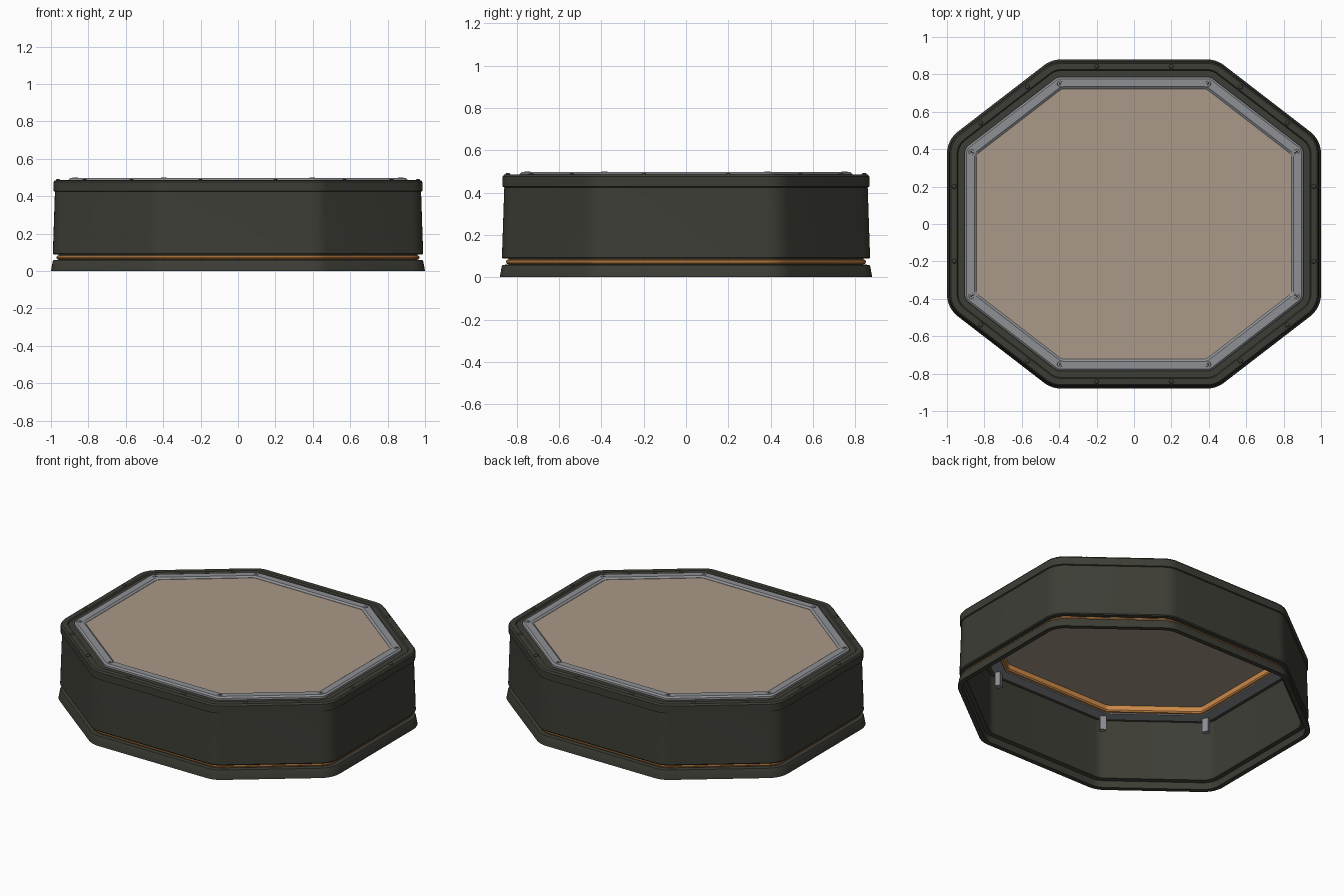
import bpy, bmesh, math
from mathutils import Vector, Matrix

if "Cube" in bpy.data.objects:
    bpy.data.objects.remove(bpy.data.objects["Cube"])


def material(name, rgb):
    m = bpy.data.materials.new(name)
    m.diffuse_color = (*rgb, 1)
    m.use_nodes = True
    m.node_tree.nodes["Principled BSDF"].inputs["Base Color"].default_value = m.diffuse_color
    return m


DARK = material("dark olive", (0.046, 0.047, 0.036))
GREY = material("steel grey", (0.27, 0.28, 0.30))
COPPER = material("copper orange", (0.60, 0.25, 0.065))
TAN = material("tan panel", (0.40, 0.32, 0.25))
BLACK = material("slot black", (0.02, 0.02, 0.02))

# Octagon side directions and distances from the centre
T = math.atan2(0.792, 0.61)
ANGLES = [0, T, math.pi / 2, math.pi - T, math.pi, math.pi + T, 1.5 * math.pi, 2 * math.pi - T]
DISTS = [1.0, 0.966, 0.88, 0.966] * 2


def corner(i, inset):
    """Corner between side i and the next one, after insetting the octagon."""
    j = (i + 1) % 8
    a, b = ANGLES[i], ANGLES[j]
    da, db = DISTS[i] - inset, DISTS[j] - inset
    det = math.sin(b - a)
    return Vector(((da * math.sin(b) - db * math.sin(a)) / det,
                   (db * math.cos(a) - da * math.cos(b)) / det, 0))


def outline(inset, z, steps=6):
    """Rounded octagon."""
    r = max(0.15 - inset, 0.04)
    pts = []
    for i in range(8):
        c = corner(i, inset + r)
        a = ANGLES[i]
        turn = (ANGLES[(i + 1) % 8] - a) % (2 * math.pi)
        for k in range(steps + 1):
            t = a + turn * k / steps
            pts.append(c + Vector((r * math.cos(t), r * math.sin(t), z)))
    return pts


def finish(name, bm, mat):
    bmesh.ops.recalc_face_normals(bm, faces=bm.faces)
    me = bpy.data.meshes.new(name)
    bm.to_mesh(me)
    bm.free()
    me.materials.append(mat)
    ob = bpy.data.objects.new(name, me)
    bpy.context.collection.objects.link(ob)
    bpy.ops.object.select_all(action='DESELECT')
    ob.select_set(True)
    bpy.context.view_layer.objects.active = ob
    bpy.ops.object.shade_smooth_by_angle(angle=math.radians(30))
    return ob


def sweep(name, profile, mat, solid=False):
    """Carry an (inset, z) profile round the octagon; solid caps both ends."""
    bm = bmesh.new()
    rings = [[bm.verts.new(p) for p in outline(*q)] for q in profile]
    n = len(rings[0])
    pairs = list(zip(rings, rings[1:]))
    if solid:
        bm.faces.new(rings[0])
        bm.faces.new(rings[-1])
    else:
        pairs.append((rings[-1], rings[0]))
    for a, b in pairs:
        for k in range(n):
            m = (k + 1) % n
            bm.faces.new((a[k], a[m], b[m], b[k]))
    return finish(name, bm, mat)


# Outer shell: flared skirt, groove, tapering wall, lip and top rim
sweep("shell", [(0, 0), (0.002, 0.012), (0.009, 0.05), (0.013, 0.058), (0.04, 0.06),
                (0.04, 0.088), (0.014, 0.088), (0.010, 0.094), (0.021, 0.42), (0.021, 0.425),
                (0.013, 0.428), (0.013, 0.475), (0.021, 0.485), (0.054, 0.486), (0.060, 0.477),
                (0.1, 0.477), (0.1, 0.45), (0.055, 0.44), (0.055, 0.05), (0.03, 0.045),
                (0.03, 0)], DARK)

# Copper band in the groove
sweep("copper_band", [(0.042 + 0.013 * math.cos(t), 0.073 + 0.012 * math.sin(t))
                      for t in [k * math.pi / 5 for k in range(10)]], COPPER)

# Grey frame round the panel, gasket under it, and the panel
sweep("frame", [(0.092, 0.47), (0.094, 0.488), (0.104, 0.497), (0.146, 0.497), (0.158, 0.488),
                (0.158, 0.43), (0.085, 0.43), (0.085, 0.47)], GREY)
sweep("gasket", [(0.154, 0.478), (0.154, 0.437), (0.172, 0.437), (0.178, 0.445), (0.178, 0.478)],
      COPPER)
sweep("panel", [(0.152, 0.476), (0.152, 0.486)], TAN, solid=True)


def box(bm, loc, angle, size):
    bmesh.ops.create_cube(bm, size=1, matrix=Matrix.Translation(loc)
                          @ Matrix.Rotation(angle, 4, 'Z') @ Matrix.Diagonal((*size, 1)))


# Corner screws with cross slots, and the posts hanging below them
screws, slots, posts = bmesh.new(), bmesh.new(), bmesh.new()
for i in range(8):
    p = corner(i, 0.13)
    ang = math.atan2(p.y, p.x)
    bmesh.ops.create_cone(screws, cap_ends=True, segments=16, radius1=0.016, radius2=0.014,
                          depth=0.006, matrix=Matrix.Translation(p + Vector((0, 0, 0.4965))))
    for q in (0, math.pi / 2):
        box(slots, p + Vector((0, 0, 0.4993)), ang + q, (0.018, 0.004, 0.0014))
    box(posts, corner(i, 0.115) + Vector((0, 0, 0.395)), ang, (0.03, 0.04, 0.11))
finish("corner_screws", screws, GREY)
finish("screw_slots", slots, BLACK)
finish("corner_posts", posts, GREY)

# Two domed rivets along each side of the rim
rivets = bmesh.new()
for i in range(8):
    a, b = corner(i - 1 if i else 7, 0.038), corner(i, 0.038)
    mid, along = (a + b) / 2, (b - a).normalized()
    reach = 0.2 if i % 2 == 0 else 0.158
    for s in (-1, 1):
        loc = mid + along * reach * s + Vector((0, 0, 0.486))
        bmesh.ops.create_uvsphere(rivets, u_segments=12, v_segments=8, radius=0.012,
                                  matrix=Matrix.Translation(loc) @ Matrix.Diagonal((1, 1, 0.6, 1)))
finish("rim_rivets", rivets, DARK)
